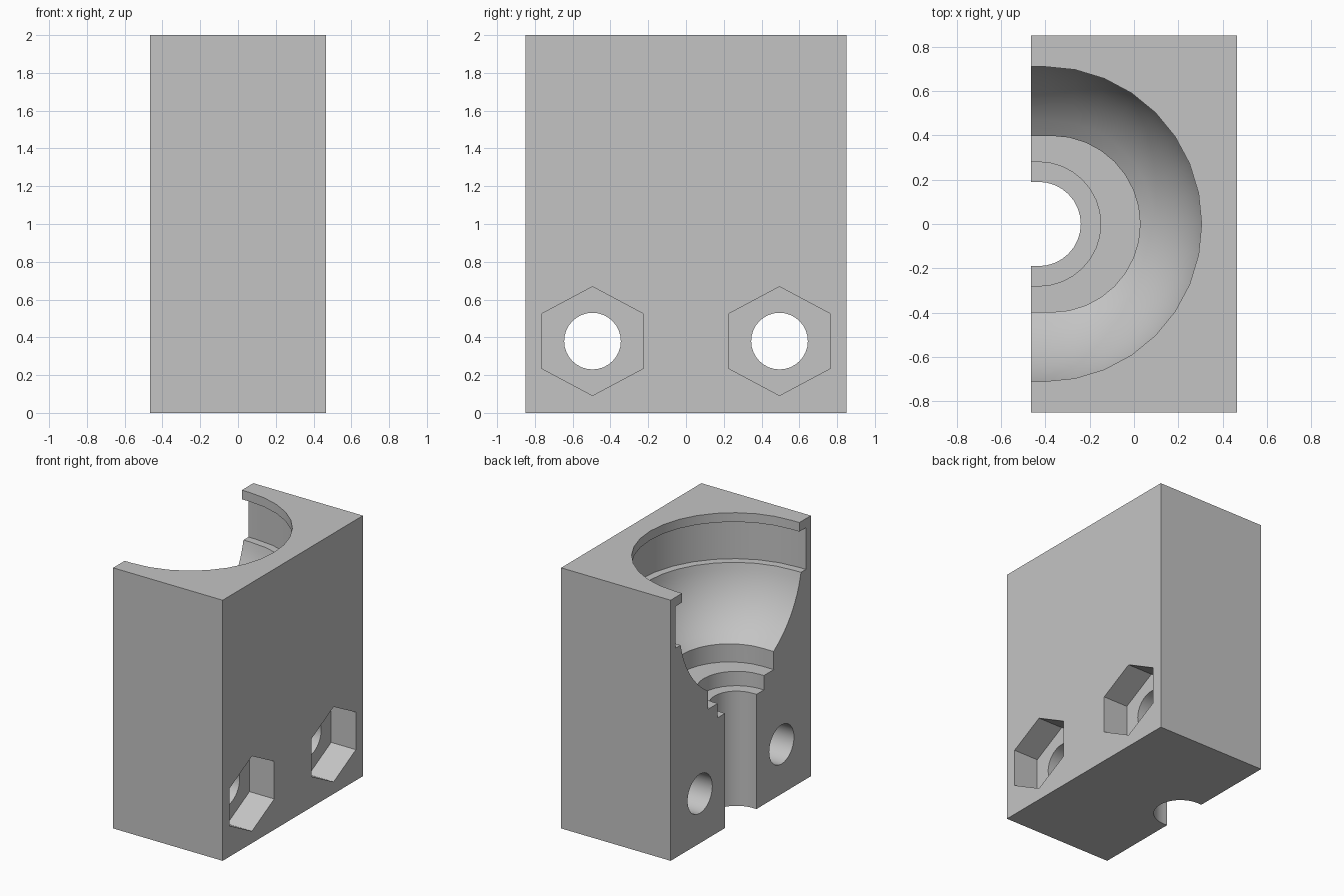
import bpy, bmesh
from math import pi, sin, cos, sqrt, radians
from mathutils import Matrix

old = bpy.data.objects.get("Cube")
if old:
    bpy.data.objects.remove(old, do_unlink=True)

WIDTH, DEPTH, HEIGHT = 0.93, 1.70, 2.0
RIGHT = WIDTH / 2

grey = bpy.data.materials.new("plain_grey")
grey.use_nodes = True
colour = (0.55, 0.55, 0.55, 1)
grey.diffuse_color = colour
grey.node_tree.nodes["Principled BSDF"].inputs["Base Color"].default_value = colour


def make_object(name, bm):
    bmesh.ops.recalc_face_normals(bm, faces=bm.faces[:])
    mesh = bpy.data.meshes.new(name)
    bm.to_mesh(mesh)
    bm.free()
    mesh.materials.append(grey)
    obj = bpy.data.objects.new(name, mesh)
    bpy.context.collection.objects.link(obj)
    return obj


def loft(name, rings):
    """Skin a closed solid through rings of equal point count."""
    bm = bmesh.new()
    loops = [[bm.verts.new(p) for p in ring] for ring in rings]
    n = len(loops[0])
    for a, b in zip(loops, loops[1:]):
        for i in range(n):
            j = (i + 1) % n
            bm.faces.new((a[i], a[j], b[j], b[i]))
    bm.faces.new(loops[0])
    bm.faces.new(loops[-1])
    return make_object(name, bm)


def u_ring(cx, r, z, segments=16):
    """Half circle facing +x with straight sides running out past the open face."""
    arc = [(cx + r * cos(a), r * sin(a), z)
           for a in (pi * (i / segments - 0.5) for i in range(segments + 1))]
    return [(-0.7, -r, z)] + arc + [(-0.7, r, z)]


def cut(target, cutter):
    cutter.hide_render = True
    mod = target.modifiers.new("cut", 'BOOLEAN')
    mod.operation = 'DIFFERENCE'
    mod.solver = 'EXACT'
    mod.object = cutter
    bpy.ops.object.select_all(action='DESELECT')
    bpy.context.view_layer.objects.active = target
    target.select_set(True)
    bpy.ops.object.modifier_apply(modifier=mod.name)
    bpy.data.objects.remove(cutter, do_unlink=True)


# Solid block
bm = bmesh.new()
bmesh.ops.create_cube(bm, size=1, matrix=Matrix.Translation((0, 0, HEIGHT / 2))
                      @ Matrix.Diagonal((WIDTH, DEPTH, HEIGHT, 1)))
block = make_object("half_block", bm)

# Stepped cavity: lip, groove, spherical bowl, two collars and the shaft
BOWL_X, BOWL_R, BOWL_Z = -0.405, 0.745, 1.76
rings = [u_ring(BOWL_X, r, z) for r, z in
         ((0.71, 2.1), (0.71, 1.93), (0.79, 1.93), (0.79, 1.61))]
STEPS = 10
for i in range(STEPS + 1):
    t = i / STEPS
    z = 1.61 - 0.48 * t
    r = sqrt(BOWL_R ** 2 - (BOWL_Z - z) ** 2)
    rings.append(u_ring(BOWL_X + 0.035 * t, r, z))
rings.append(u_ring(-0.37, 0.40, 0.99))
rings += [u_ring(-0.43, r, z) for r, z in
          ((0.28, 0.99), (0.28, 0.88), (0.19, 0.88), (0.19, -0.1))]
cut(block, loft("cavity_cutter", rings))


# Bolt holes with hexagonal nut pockets on the right face
def side_ring(x, y, ry, rz, sides):
    return [(x, y + ry * sin(2 * pi * i / sides), 0.38 + rz * cos(2 * pi * i / sides))
            for i in range(sides)]


for y in (-0.495, 0.495):
    pocket = [side_ring(x, y, 0.312, 0.288, 6) for x in (RIGHT - 0.21, RIGHT + 0.1)]
    cut(block, loft("nut_pocket_cutter", pocket))
    hole = [side_ring(x, y, 0.15, 0.15, 32) for x in (-0.6, 0.6)]
    cut(block, loft("bolt_hole_cutter", hole))

bpy.ops.object.shade_smooth_by_angle(angle=radians(25))
